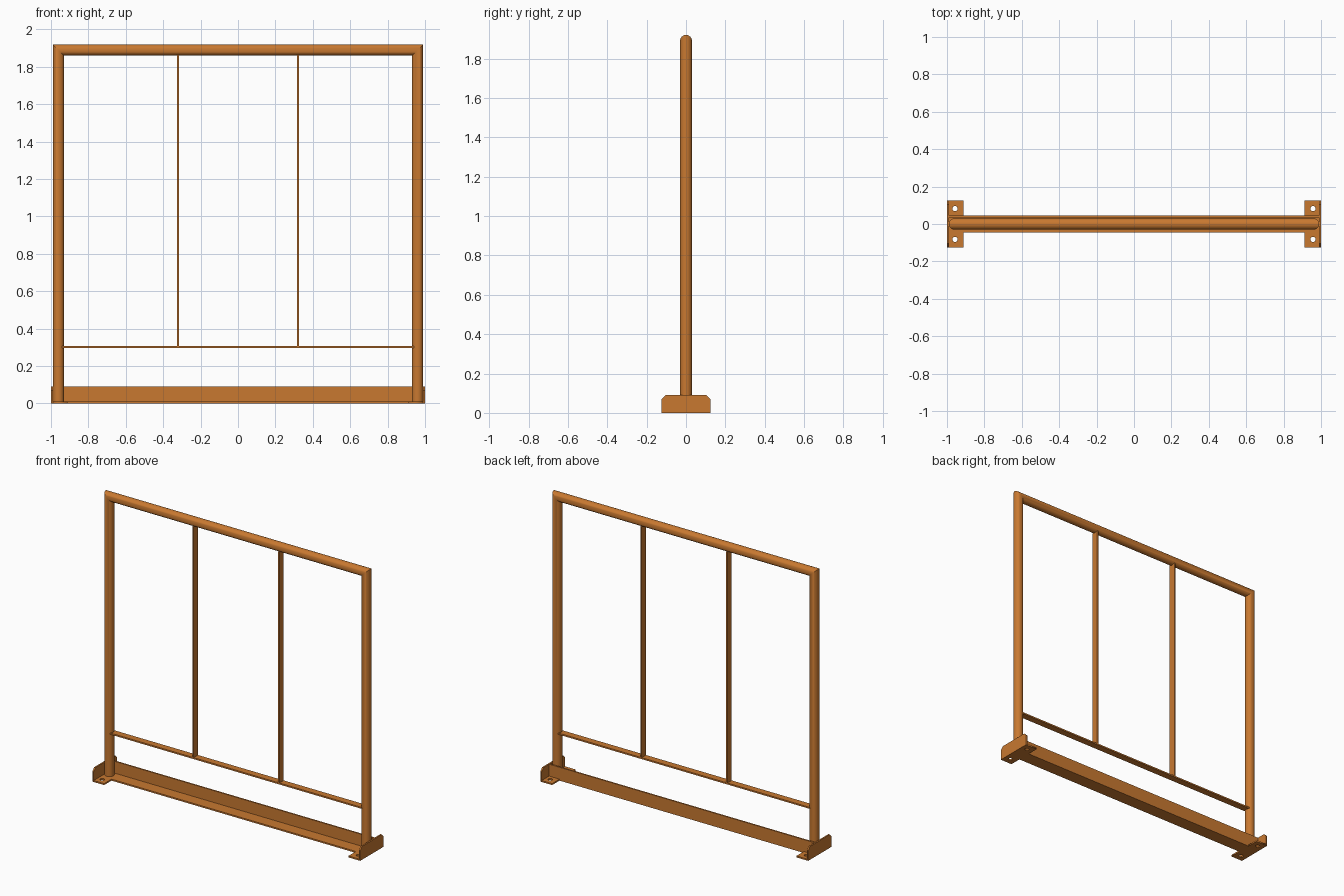
import bpy, bmesh, math

cube = bpy.data.objects.get("Cube")
if cube:
    bpy.data.objects.remove(cube, do_unlink=True)

COLOR = (0.58, 0.19, 0.03, 1.0)
orange = bpy.data.materials.new("orange_paint")
orange.use_nodes = True
orange.diffuse_color = COLOR
orange.node_tree.nodes["Principled BSDF"].inputs["Base Color"].default_value = COLOR


def add_mesh(name, bm):
    bmesh.ops.recalc_face_normals(bm, faces=bm.faces[:])
    me = bpy.data.meshes.new(name)
    bm.to_mesh(me)
    bm.free()
    me.materials.append(orange)
    ob = bpy.data.objects.new(name, me)
    bpy.context.collection.objects.link(ob)
    return ob


def prism(name, pts, place, lo, hi):
    """Extrude a 2D outline from lo to hi; place(u, v, w) maps it to 3D."""
    bm = bmesh.new()
    rings = [[bm.verts.new(place(u, v, w)) for u, v in pts] for w in (lo, hi)]
    n = len(pts)
    for ring in rings:
        bm.faces.new(ring)
    for i in range(n):
        j = (i + 1) % n
        bm.faces.new((rings[0][i], rings[0][j], rings[1][j], rings[1][i]))
    return add_mesh(name, bm)


def box(name, x0, x1, y0, y1, z0, z1):
    pts = [(x0, y0), (x1, y0), (x1, y1), (x0, y1)]
    return prism(name, pts, lambda u, v, w: (u, v, w), z0, z1)


def drilled_plate(name, x0, x1, y0, y1, hole, radius, thick):
    """Flat plate on the ground with one round bolt hole."""
    cu = bpy.data.curves.new(name, "CURVE")
    cu.dimensions, cu.fill_mode, cu.extrude = "2D", "BOTH", thick / 2
    circle = [(hole[0] + radius * math.cos(k * math.tau / 24),
               hole[1] + radius * math.sin(k * math.tau / 24)) for k in range(24)]
    for pts in ([(x0, y0), (x1, y0), (x1, y1), (x0, y1)], circle):
        sp = cu.splines.new("POLY")
        sp.points.add(len(pts) - 1)
        for p, (x, y) in zip(sp.points, pts):
            p.co = (x, y, 0, 1)
        sp.use_cyclic_u = True
    tmp = bpy.data.objects.new(name + "_outline", cu)
    me = tmp.to_mesh()
    bm = bmesh.new()
    bm.from_mesh(me)
    tmp.to_mesh_clear()
    bpy.data.objects.remove(tmp)
    bpy.data.curves.remove(cu)
    bmesh.ops.remove_doubles(bm, verts=bm.verts[:], dist=1e-5)
    bmesh.ops.translate(bm, verts=bm.verts[:], vec=(0, 0, thick / 2))
    return add_mesh(name, bm)


# Round tube hoop with mitred top corners
R, SEG, LEG_X, TOP_Z = 0.03, 32, 0.96, 1.89
stations = [(-LEG_X, 0.01, -1, 0), (-LEG_X, TOP_Z, -1, 1),
            (LEG_X, TOP_Z, 1, 1), (LEG_X, 0.01, 1, 0)]
bm = bmesh.new()
rings = []
for x, z, nx, nz in stations:
    ring = []
    for k in range(SEG):
        a = math.tau * k / SEG
        c = R * math.cos(a)
        ring.append(bm.verts.new((x + nx * c, R * math.sin(a), z + nz * c)))
    rings.append(ring)
for a, b in zip(rings, rings[1:]):
    for k in range(SEG):
        j = (k + 1) % SEG
        bm.faces.new((a[k], a[j], b[j], b[k]))
bm.faces.new(rings[0])
bm.faces.new(rings[-1])
hoop = add_mesh("tube_hoop", bm)
for o in bpy.context.selected_objects:
    o.select_set(False)
hoop.select_set(True)
bpy.context.view_layer.objects.active = hoop
bpy.ops.object.shade_smooth_by_angle(angle=math.radians(30))

# Flat bars inside the hoop
box("cross_bar", -0.94, 0.94, -0.023, 0.023, 0.296, 0.306)
for side, s in (("left", 1), ("right", -1)):
    box(side + "_upright_bar", s * 0.32 - 0.005, s * 0.32 + 0.005,
        -0.023, 0.023, 0.306, 1.866)

# L-section base rail: upright flange at the back
profile = [(-0.046, 0), (0.046, 0), (0.046, 0.09), (0.036, 0.09),
           (0.036, 0.01), (-0.046, 0.01)]
prism("base_rail", profile, lambda u, v, w: (w, u, v), -0.99, 0.99)

# Foot brackets: chamfered end plate plus two drilled tabs per side
plate = [(-0.125, 0), (0.125, 0), (0.125, 0.07), (0.105, 0.09),
         (-0.105, 0.09), (-0.125, 0.07)]
for side, s in (("left", 1), ("right", -1)):
    prism(side + "_end_plate", plate, lambda u, v, w: (w, u, v), s * 0.99, s * 1.0)
    for end, t in (("back", 1), ("front", -1)):
        xs = sorted((s * 0.912, s * 0.99))
        ys = sorted((t * 0.046, t * 0.125))
        drilled_plate(f"{side}_{end}_foot_tab", *xs, *ys,
                      (s * 0.957, t * 0.082), 0.014, 0.01)
